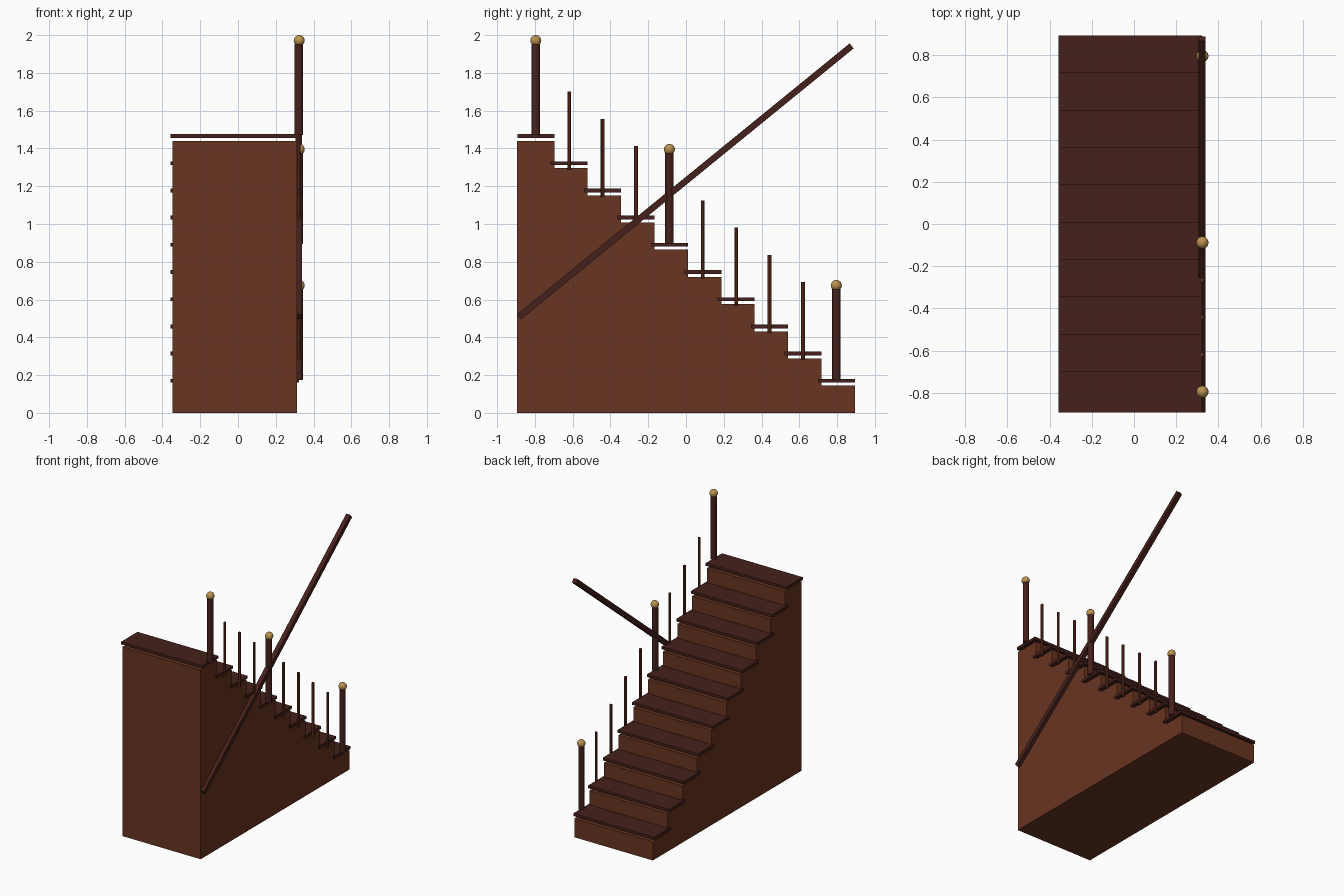
import bpy, bmesh, math

if "Cube" in bpy.data.objects:
    bpy.data.objects.remove(bpy.data.objects["Cube"])

N, RUN, RISE = 10, 0.1768, 0.144      # steps, going, rise
Y0, DEPTH = 0.894, 0.196              # front of first step, tread depth
POST_X = 0.322


def material(name, rgb):
    m = bpy.data.materials.new(name)
    m.diffuse_color = (*rgb, 1)
    m.use_nodes = True
    m.node_tree.nodes["Principled BSDF"].inputs["Base Color"].default_value = m.diffuse_color
    return m


wood = material("red_wood", (0.14, 0.035, 0.015))
dark = material("dark_wood", (0.06, 0.015, 0.011))
brass = material("brass", (0.50, 0.29, 0.08))


def finish(bm, name, mat):
    me = bpy.data.meshes.new(name)
    bmesh.ops.recalc_face_normals(bm, faces=bm.faces)
    bm.to_mesh(me)
    bm.free()
    ob = bpy.data.objects.new(name, me)
    me.materials.append(mat)
    bpy.context.collection.objects.link(ob)
    return ob


def box(name, center, size, mat):
    bm = bmesh.new()
    bmesh.ops.create_cube(bm, size=1)
    bmesh.ops.scale(bm, vec=size, verts=bm.verts)
    ob = finish(bm, name, mat)
    ob.location = center
    return ob


def post(name, y, z0, z1, r, sides, mat):
    bm = bmesh.new()
    bmesh.ops.create_cone(bm, cap_ends=True, segments=sides, radius1=r, radius2=r, depth=z1 - z0)
    ob = finish(bm, name, mat)
    ob.location = (POST_X, y, (z0 + z1) / 2)
    return ob


# solid stepped body, extruded across the width
profile = [(Y0, 0)]
for i in range(N):
    y = Y0 - i * RUN
    profile += [(y, RISE * i), (y, RISE * (i + 1))] if i else [(y, RISE)]
profile += [(-Y0, RISE * N), (-Y0, 0)]
bm = bmesh.new()
face = bm.faces.new([bm.verts.new((-0.347, y, z)) for y, z in profile])
ext = bmesh.ops.extrude_face_region(bm, geom=[face])
bmesh.ops.translate(bm, vec=(0.659, 0, 0),
                    verts=[v for v in ext["geom"] if isinstance(v, bmesh.types.BMVert)])
finish(bm, "stair_body", wood)

for i in range(N):
    # floating tread on every step
    yc = Y0 - DEPTH / 2 - i * RUN
    top = 0.18 + RISE * i
    box(f"tread_{i}", (-0.018, yc, top - 0.01), (0.68, DEPTH, 0.02), dark)
    # newels with ball finials on three steps, thin balusters on the rest
    if i in (0, 5, 9):
        post(f"newel_{i}", yc, top - 0.005, top + 0.475, 0.022, 12, dark)
        bpy.ops.mesh.primitive_uv_sphere_add(segments=20, ring_count=12, radius=0.029,
                                             location=(POST_X + 0.002, yc, 0.675 + RISE * i))
        ball = bpy.context.object
        ball.name = f"finial_{i}"
        ball.data.materials.append(brass)
        bpy.ops.object.shade_smooth()
    else:
        post(f"baluster_{i}", yc, 0.135 + RISE * i, 0.549 + RISE * i, 0.010, 8, wood)

# sloping handrail
rail = box("handrail", (POST_X, -0.003, 1.226), (0.034, 2.27, 0.034), dark)
rail.rotation_euler.x = math.atan2(RISE, RUN)
